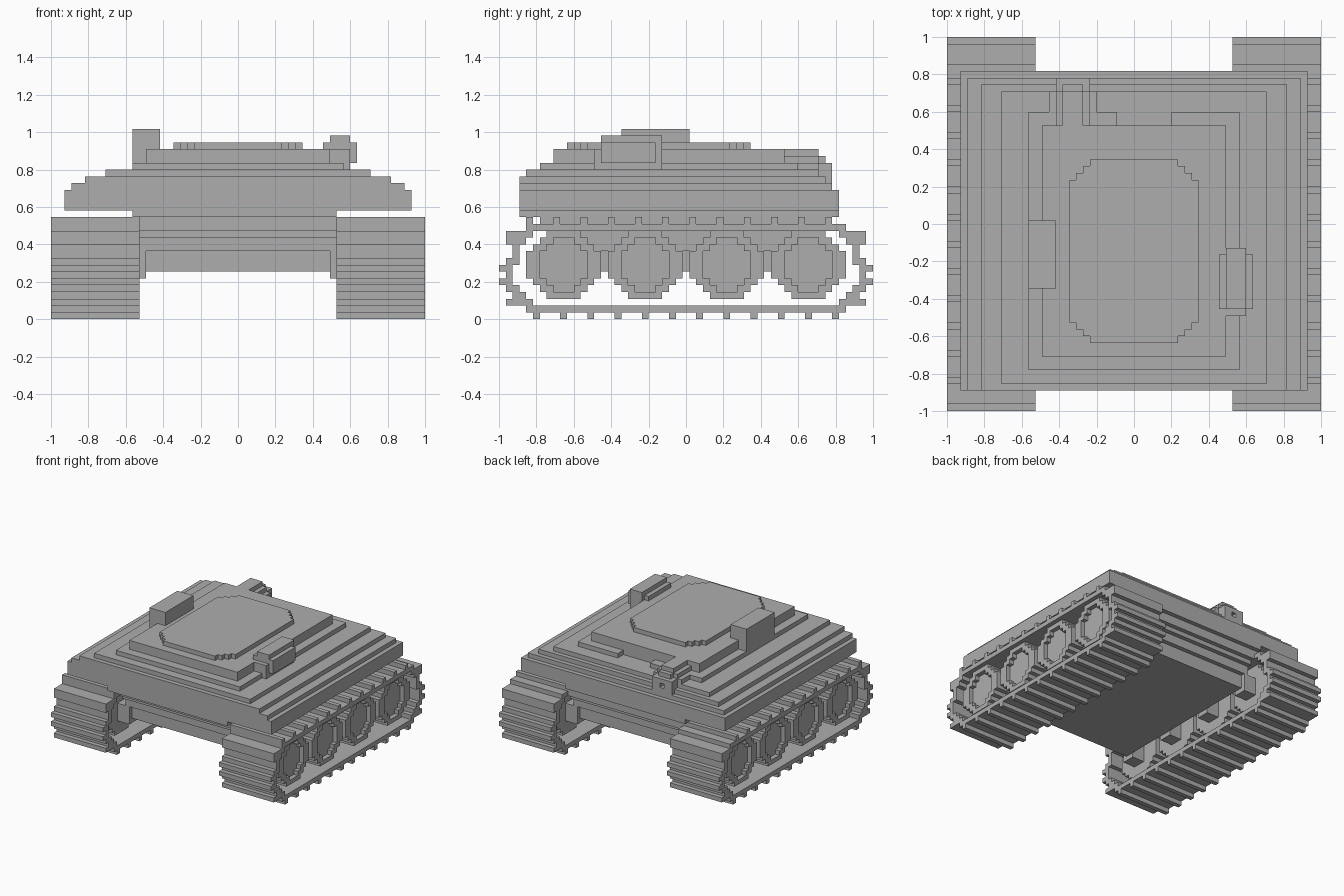
import bpy, bmesh, math

if "Cube" in bpy.data.objects:
    bpy.data.objects.remove(bpy.data.objects["Cube"], do_unlink=True)

N = 55           # grid cells along the longest side
U = 2 / N        # size of one cell

grey = bpy.data.materials.new("plain_grey")
grey.use_nodes = True
colour = (0.42, 0.42, 0.42, 1)
grey.diffuse_color = colour
grey.node_tree.nodes["Principled BSDF"].inputs["Base Color"].default_value = colour


def build(name, boxes, mirror=False):
    """Make one object from boxes given as (x0, x1, y0, y1, z0, z1) in cells."""
    bm = bmesh.new()
    for x0, x1, y0, y1, z0, z1 in boxes:
        cube = bmesh.ops.create_cube(bm, size=1)["verts"]
        for v in cube:
            v.co.x = (x1 if v.co.x > 0 else x0) * U - 1
            v.co.y = (y1 if v.co.y > 0 else y0) * U - 1
            v.co.z = (z1 if v.co.z > 0 else z0) * U
    mesh = bpy.data.meshes.new(name)
    bm.to_mesh(mesh)
    bm.free()
    mesh.materials.append(grey)
    ob = bpy.data.objects.new(name, mesh)
    bpy.context.collection.objects.link(ob)
    if mirror:
        ob.modifiers.new("both_sides", "MIRROR")
    return ob


def half_width(radius, d):
    """Stepped half width of a disc at height d, or zero outside it."""
    if abs(d) > radius:
        return 0
    return math.floor(math.sqrt(radius ** 2 - d ** 2)) + 0.5


def disc(x0, x1, cy, cz, radius, hole=0):
    """Stepped disc or ring, one box per row of cells."""
    rows = []
    for k in range(-6, 6):
        w, h = half_width(radius, k + 0.5), half_width(hole, k + 0.5)
        z = cz + k
        if w and h:
            rows += [(x0, x1, cy - w, cy - h, z, z + 1),
                     (x0, x1, cy + h, cy + w, z, z + 1)]
        elif w:
            rows.append((x0, x1, cy - w, cy + w, z, z + 1))
    return rows


# Lower hull with stepped ends
build("lower_hull", [
    (14, 41, 9, 46, 7, 10),
    (13, 42, 8, 47, 10, 12),
    (13, 42, 7, 48, 12, 13),
    (13, 42, 6, 49, 13, 15),
    (12, 42, 3, 50, 15, 16),
])

# Upper hull, stepping inward to the deck
build("upper_hull", [
    (2, 53, 3, 50, 16, 19),
    (3, 52, 3, 49, 19, 20),
    (5, 50, 3, 48, 20, 21),
    (8, 47, 4, 47, 21, 22),
])

# Raised superstructure with a notch in the rear edge
build("superstructure", [
    (12, 43, 6, 42, 22, 23),
    (12, 25, 42, 44, 22, 23),
    (33, 43, 42, 44, 22, 23),
    (14, 41, 8, 42, 23, 25),
])

# Roof plate with stepped corners
build("roof_plate", [(18 + k, 37 - k, 13 - k, 34 + k, 25, 26) for k in range(4)])

# Roof boxes
build("right_roof_box", [(12, 16, 18, 28, 22, 28)])
build("left_roof_box", [
    (41, 44, 15, 24, 22, 27),
    (40, 45, 15, 23, 23, 26),
    (41, 44, 14, 15, 22, 25),
])

# Rear barrel and its open muzzle
build("rear_barrel", [
    (15, 22, 42, 47, 22, 23),
    (17, 20, 42, 47, 23, 25),
    (16, 21, 42, 47, 23, 24),
])
build("rear_muzzle", [
    (16, 18, 47, 49, 20, 23),
    (19, 21, 47, 49, 20, 23),
    (18, 19, 47, 49, 20, 21),
    (18, 19, 47, 49, 22, 23),
    (17, 20, 47, 48, 23, 24),
])

# Track belt: flat runs, then stepped ends repeated front and rear
belt = [(0, 13, 4, 51, 1, 2), (0, 13, 4, 51, 13, 14)]
ends = [(3, 5, 2, 3), (2, 4, 3, 4), (1, 3, 4, 5), (1, 2, 5, 8), (1, 3, 8, 9),
        (2, 3, 9, 11), (2, 4, 11, 12), (3, 5, 12, 13)]
cleats = [(0, 1, 5, 6), (0, 1, 7, 8), (1, 3, 2, 3), (1, 2, 11, 13), (2, 3, 12, 13)]
for a, b, z0, z1 in ends + cleats:
    belt += [(0, 13, a, b, z0, z1), (0, 13, N - b, N - a, z0, z1)]
for j in range(5, 50, 4):
    belt.append((0, 13, j, j + 1, 0, 1))
for j in range(4, 50, 4):
    belt.append((0, 13, j, j + 1, 14, 15))
build("track_belts", belt, mirror=True)

# Road wheels with raised rims, and their axles into the hull
wheels, axles = [], []
for cy in (9.5, 21.5, 33.5, 45.5):
    wheels += disc(2, 11, cy, 8, 5.3)
    wheels += disc(1, 2, cy, 8, 5.3, hole=3.8)
    axles.append((11, 14, cy - 1.5, cy + 1.5, 6, 10))
build("road_wheels", wheels, mirror=True)
build("axles", axles, mirror=True)
